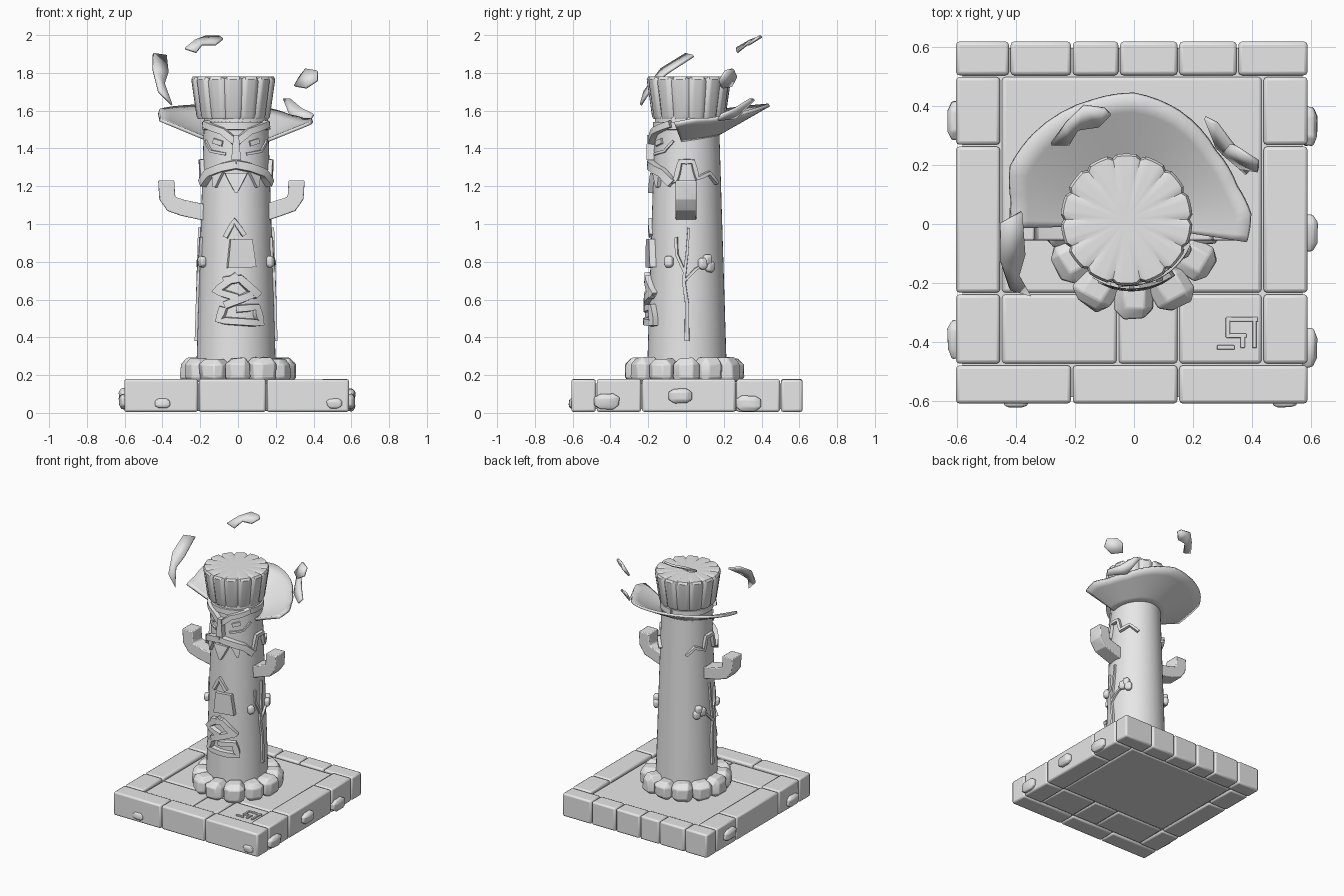
import bpy, bmesh, math, random
from mathutils import Vector, Matrix

cube = bpy.data.objects.get("Cube")
if cube:
    bpy.data.objects.remove(cube, do_unlink=True)
random.seed(4)

stone = bpy.data.materials.new("pale_grey_stone")
stone.use_nodes = True
stone.diffuse_color = (0.8, 0.8, 0.8, 1)
stone.node_tree.nodes["Principled BSDF"].inputs["Base Color"].default_value = (0.8, 0.8, 0.8, 1)

CX, CY = -0.01, 0.005        # pillar axis


def finish(bm, name, bevel=0, solid=0, angle=35):
    bmesh.ops.recalc_face_normals(bm, faces=bm.faces)
    me = bpy.data.meshes.new(name)
    bm.to_mesh(me)
    bm.free()
    me.materials.append(stone)
    for p in me.polygons:
        p.use_smooth = True
    me.set_sharp_from_angle(angle=math.radians(angle))
    ob = bpy.data.objects.new(name, me)
    bpy.context.collection.objects.link(ob)
    if solid:
        m = ob.modifiers.new("thickness", 'SOLIDIFY')
        m.thickness, m.offset = solid, 0
    if bevel:
        m = ob.modifiers.new("worn_edges", 'BEVEL')
        m.width, m.segments, m.limit_method = bevel, 2, 'ANGLE'
    return ob


def block(name, x0, x1, y0, y1, z0, z1, bevel=0.012):
    bm = bmesh.new()
    size = Matrix.Diagonal((x1 - x0, y1 - y0, z1 - z0, 1))
    mid = Matrix.Translation(((x0 + x1) / 2, (y0 + y1) / 2, (z0 + z1) / 2))
    bmesh.ops.create_cube(bm, size=1, matrix=mid @ size)
    return finish(bm, name, bevel)


def bridge(bm, rings, cap=True, closed=True):
    for a, b in zip(rings, rings[1:]):
        n = len(a)
        for i in range(n if closed else n - 1):
            j = (i + 1) % n
            bm.faces.new((a[i], a[j], b[j], b[i]))
    if cap:
        bm.faces.new(rings[0])
        bm.faces.new(rings[-1])


def pillar_r(z):
    return 0.21 - 0.031 * (z - 0.25)


def on_pillar(s, z, lift):
    a = s / 0.19
    r = pillar_r(z) + lift
    return (CX + r * math.sin(a), CY - r * math.cos(a), z)


def carve(name, path, width, depth=0.02, mirror=False, taper=1.0):
    """Raised band wrapped on the pillar; path is (degrees from front, height)."""
    for side in ((1, -1) if mirror else (1,)):
        pts = [Vector((math.radians(a) * 0.19 * side, z)) for a, z in path]
        fine = []
        for a, b in zip(pts, pts[1:]):
            n = max(1, int((b - a).length / 0.025))
            fine += [a.lerp(b, i / n) for i in range(n)]
        fine.append(pts[-1])
        bm = bmesh.new()
        rings = []
        last = len(fine) - 1
        for i, p in enumerate(fine):
            t = (fine[min(i + 1, last)] - fine[max(i - 1, 0)]).normalized()
            w = width / 2 * (1 + (taper - 1) * i / last)
            n = Vector((-t.y, t.x)) * w
            inner = n * 0.75
            ring = [on_pillar(*(p + n), -0.015), on_pillar(*(p + inner), depth),
                    on_pillar(*(p - inner), depth), on_pillar(*(p - n), -0.015)]
            rings.append([bm.verts.new(v) for v in ring])
        bridge(bm, rings)
        finish(bm, name)


def rock(name, loc, size, turn=0):
    bm = bmesh.new()
    bmesh.ops.create_cube(bm, size=1)
    bmesh.ops.bevel(bm, geom=bm.edges[:], offset=0.24, segments=1, affect='EDGES')
    for v in bm.verts:
        v.co *= random.uniform(0.93, 1.07)
    bm.transform(Matrix.Translation(loc) @ Matrix.Rotation(turn, 4, 'Z')
                 @ Matrix.Diagonal((*size, 1)))
    finish(bm, name, 0.006, angle=30)


def paving(name, xs, ys, z0, z1):
    g = 0.003
    for x0, x1 in zip(xs, xs[1:]):
        for y0, y1 in zip(ys, ys[1:]):
            block(name, x0 + g, x1 - g, y0 + g, y1 - g, z0, z1 - random.uniform(0, 0.005))


# Plinth: core, edging stones and floor slabs
block("plinth_core", -0.58, 0.57, -0.585, 0.595, 0.02, 0.155, 0)
paving("front_edging", (-0.605, -0.21, 0.15, 0.59), (-0.61, -0.475), 0.005, 0.18)
paving("back_edging", (-0.605, -0.42, -0.21, -0.05, 0.15, 0.35, 0.59), (0.5, 0.62), 0.005, 0.18)
paving("right_edging", (-0.605, -0.45), (-0.475, -0.235, 0.265, 0.5), 0.005, 0.18)
paving("left_edging", (0.435, 0.59), (-0.475, -0.235, 0.265, 0.5), 0.005, 0.18)
paving("floor_slab", (-0.45, -0.055, 0.15, 0.435), (-0.475, -0.235), 0.01, 0.17)
paving("floor_slab", (-0.45, 0.435), (-0.235, 0.5), 0.01, 0.17)

# Worn lumps on the plinth sides
for x, y, z in ((-0.6, 0.35, 0.09), (-0.6, -0.39, 0.06), (0.59, 0.33, 0.05),
                (0.59, -0.03, 0.09), (0.59, -0.42, 0.06)):
    rock("plinth_lump", (x, y, z), (0.06, 0.13, 0.08))
for x in (-0.4, 0.51):
    rock("plinth_lump", (x, -0.605, 0.05), (0.08, 0.03, 0.05))

# Floor rune
for x0, x1, y0, y1 in ((0.31, 0.42, -0.33, -0.315), (0.4, 0.415, -0.42, -0.32),
                       (0.31, 0.325, -0.38, -0.32), (0.31, 0.38, -0.385, -0.37),
                       (0.28, 0.34, -0.425, -0.41), (0.36, 0.375, -0.42, -0.37)):
    block("floor_rune", x0, x1, y0, y1, 0.16, 0.176, 0.003)

# Pillar
bm = bmesh.new()
rings = []
for z in (0.15, 0.5, 0.9, 1.25, 1.57):
    rings.append([bm.verts.new((CX + pillar_r(z) * math.cos(i * math.tau / 48),
                                CY + pillar_r(z) * math.sin(i * math.tau / 48), z))
                  for i in range(48)])
bridge(bm, rings)
finish(bm, "pillar")

# Boulders round the foot
for i in range(12):
    a = math.tau * i / 12 - math.pi / 2
    s = random.uniform(0.125, 0.15)
    front = 0.015 if math.sin(a) < -0.8 else 0
    r = 0.235 + front
    rock("foot_boulder", (r * math.cos(a), r * math.sin(a), 0.222),
         (0.14, s, random.uniform(0.12, 0.145)), a)

# Crown of the hat, with plank joints
bm = bmesh.new()
rings = []
planks, steps = 14, 6
for z, r in ((1.555, 0.15), (1.555, 0.187), (1.57, 0.195), (1.765, 0.223),
             (1.78, 0.215), (1.782, 0.13), (1.78, 0.02)):
    ring = []
    for i in range(planks * steps):
        a = math.tau * i / (planks * steps)
        groove = 0.01 if i % steps == 0 and r > 0.16 else 0
        drop = 0.012 if groove and z > 1.7 else 0
        rr = r - groove
        ring.append(bm.verts.new((-0.025 + rr * math.cos(a), 0.015 + rr * math.sin(a), z - drop)))
    rings.append(ring)
bridge(bm, rings)
finish(bm, "hat_crown")

# Torn brim around the back
edge = ((-9, 0.385), (5, 0.395), (20, 0.37), (42, 0.37), (68, 0.41), (90, 0.44),
        (108, 0.44), (139, 0.455), (155, 0.46), (170, 0.42), (186, 0.41))
bm = bmesh.new()
rings = []
for (a0, r0), (a1, r1) in zip(edge, edge[1:]):
    for k in range(4):
        t = k / 4
        a, r = math.radians(a0 + (a1 - a0) * t), r0 + (r1 - r0) * t
        row = []
        for j in range(6):
            q = 0.15 + (r - 0.15) * j / 5
            x, y = q * math.cos(a), q * math.sin(a)
            row.append(bm.verts.new((x, y, 1.38 + 0.42 * q + 0.15 * y)))
        rings.append(row)
bridge(bm, rings, cap=False, closed=False)
finish(bm, "hat_brim", solid=0.018)

# Drifting hat scraps
scraps = (
    ((-.38, .04, 1.89), (-.45, 0, 1.9), (-.45, -.13, 1.82), (-.42, -.22, 1.7),
     (-.35, -.24, 1.63), (-.39, -.17, 1.74), (-.37, -.1, 1.8)),
    ((-.28, .27, 1.93), (-.22, .27, 1.91), (-.19, .32, 1.95), (-.12, .33, 1.95),
     (-.08, .37, 1.98), (-.1, .39, 1.993), (-.17, .4, 1.993), (-.23, .34, 1.97)),
    ((.3, .24, 1.73), (.36, .19, 1.72), (.42, .18, 1.76), (.42, .21, 1.81),
     (.36, .25, 1.82), (.33, .27, 1.78)),
    ((.24, .36, 1.66), (.28, .34, 1.66), (.34, .26, 1.61), (.4, .19, 1.58),
     (.38, .17, 1.55), (.28, .26, 1.56)))
for pts in scraps:
    bm = bmesh.new()
    f = bm.faces.new([bm.verts.new(p) for p in pts])
    bmesh.ops.triangulate(bm, faces=[f])
    finish(bm, "hat_scrap", solid=0.014)

# Upturned arms
for name, reach in (("right_arm", -0.38), ("left_arm", 0.31)):
    d = 1 if reach > 0 else -1
    path = [Vector(p) for p in ((d * 0.1, 1.045), (reach - d * 0.09, 1.085),
            (reach - d * 0.03, 1.105), (reach - d * 0.005, 1.14), (reach, 1.23))]
    bm = bmesh.new()
    rings = []
    for i, p in enumerate(path):
        t = (path[min(i + 1, 4)] - path[max(i - 1, 0)]).normalized()
        if i == 4:
            t = Vector((0, 1))
        n = Vector((-t.y, t.x)) * 0.043
        rings.append([bm.verts.new((p.x + k * n.x, y, p.y + k * n.y))
                      for k, y in ((1, -0.055), (1, 0.055), (-1, 0.055), (-1, -0.055))])
    bridge(bm, rings)
    finish(bm, name, 0.016)

# Face
carve("head_band", [(-178, 1.52), (178, 1.52)], 0.05, 0.01)
carve("brow", [(0, 1.43), (22, 1.49), (62, 1.53)], 0.045, 0.032, True)
carve("nose", [(0, 1.47), (0, 1.34)], 0.035, 0.04, taper=1.7)
carve("eye", [(24, 1.425), (42, 1.44)], 0.035, 0.012, True)
carve("cheek", [(18, 1.37), (48, 1.385), (66, 1.44)], 0.018, 0.01, True)
carve("moustache", [(0, 1.315), (22, 1.3), (48, 1.27), (66, 1.215)], 0.055, 0.035, True)
carve("moustache_end", [(58, 1.22), (72, 1.235), (79, 1.33), (100, 1.33), (107, 1.24),
                        (128, 1.27), (146, 1.215)], 0.036, 0.022, True, 0.6)
carve("beard", [(0, 1.27), (0, 1.165)], 0.15, 0.025, taper=0.1)
carve("beard_lock", [(32, 1.28), (36, 1.195)], 0.09, 0.02, True, 0.2)

# Runes up the front
carve("rune_chevron", [(-17, 0.93), (-3, 1.02), (13, 0.94)], 0.03, 0.018)
carve("rune_block", [(8, 0.92), (9, 0.77)], 0.135, 0.03, taper=1.3)
carve("rune_hook", [(2, 0.73), (-30, 0.645), (2, 0.61)], 0.045, 0.03)
carve("rune_slash", [(-18, 0.7), (6, 0.71), (33, 0.62)], 0.05, 0.03)
carve("rune_bend", [(-16, 0.57), (32, 0.64)], 0.05, 0.03)
carve("rune_foot", [(-18, 0.56), (-24, 0.49), (36, 0.475), (30, 0.56), (0, 0.55)], 0.045, 0.03)

# Vines and leaves on the sides
for side in (1, -1):
    carve("vine_stem", [(side * a, z) for a, z in ((90, 0.38), (90, 0.58), (85, 0.7), (90, 0.84),
          (93, 0.98))], 0.028, 0.014, taper=0.5)
    carve("vine_branch", [(side * a, z) for a, z in ((87, 0.7), (103, 0.76), (124, 0.8))], 0.018, 0.014)
    carve("vine_twig", [(side * a, z) for a, z in ((87, 0.74), (74, 0.84), (73, 0.93))], 0.018, 0.014)
    for turn, z in ((122, 0.81), (126, 0.775), (114, 0.79), (62, 0.80)):
        x, y, _ = on_pillar(math.radians(side * turn) * 0.19, z, 0.012)
        rock("vine_leaf", (x, y, z), (0.05, 0.04, 0.06), math.radians(side * turn))
